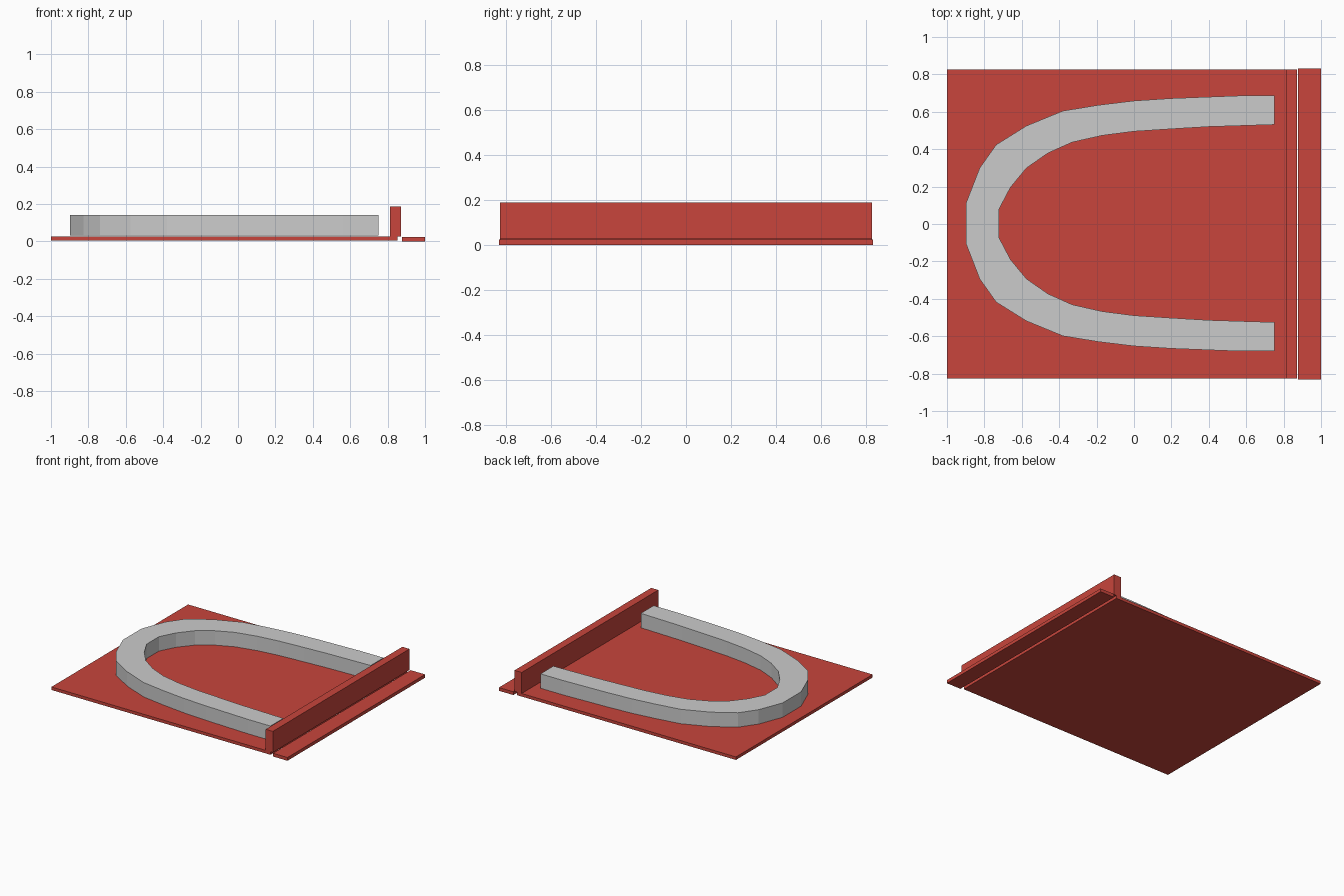
import bpy, bmesh

if "Cube" in bpy.data.objects:
    bpy.data.objects.remove(bpy.data.objects["Cube"])

red = bpy.data.materials.new("red")
red.diffuse_color = (0.58, 0.06, 0.045, 1)
red.use_nodes = True
red.node_tree.nodes["Principled BSDF"].inputs["Base Color"].default_value = red.diffuse_color


def prism(name, outline, z0, z1, mat=None):
    """Extrude a flat outline upwards from z0 to z1."""
    bm = bmesh.new()
    face = bm.faces.new([bm.verts.new((x, y, z0)) for x, y in outline])
    ext = bmesh.ops.extrude_face_region(bm, geom=[face])["geom"]
    verts = [v for v in ext if isinstance(v, bmesh.types.BMVert)]
    bmesh.ops.translate(bm, verts=verts, vec=(0, 0, z1 - z0))
    bmesh.ops.recalc_face_normals(bm, faces=bm.faces[:])
    mesh = bpy.data.meshes.new(name)
    bm.to_mesh(mesh)
    bm.free()
    if mat:
        mesh.materials.append(mat)
    obj = bpy.data.objects.new(name, mesh)
    bpy.context.collection.objects.link(obj)
    return obj


def slab(name, x0, x1, half_y, z0, z1):
    prism(name, [(x0, -half_y), (x1, -half_y), (x1, half_y), (x0, half_y)], z0, z1, red)


# Thin base, upright wall and separate front strip
slab("base_plate", -1.0, 0.852, 0.825, 0.004, 0.027)
slab("upright_wall", 0.812, 0.872, 0.825, 0.027, 0.188)
slab("edge_strip", 0.878, 1.0, 0.831, 0.0, 0.025)

# Horseshoe ring: half outlines mirrored across y
outer = [(0.75, 0.683), (0.56, 0.683), (0.2, 0.669), (0.0, 0.656), (-0.19, 0.633),
         (-0.38, 0.602), (-0.575, 0.522), (-0.737, 0.421), (-0.825, 0.297), (-0.897, 0.112)]
inner = [(0.75, 0.528), (0.4, 0.517), (0.2, 0.505), (0.0, 0.492), (-0.17, 0.47),
         (-0.33, 0.434), (-0.46, 0.376), (-0.575, 0.296), (-0.66, 0.193), (-0.722, 0.075)]


def mirrored(half):
    return half + [(x, -y) for x, y in reversed(half)]


ring = mirrored(outer) + mirrored(inner)[::-1]
horseshoe = prism("horseshoe_ring", ring, 0.031, 0.141)
horseshoe.location.y = 0.003
